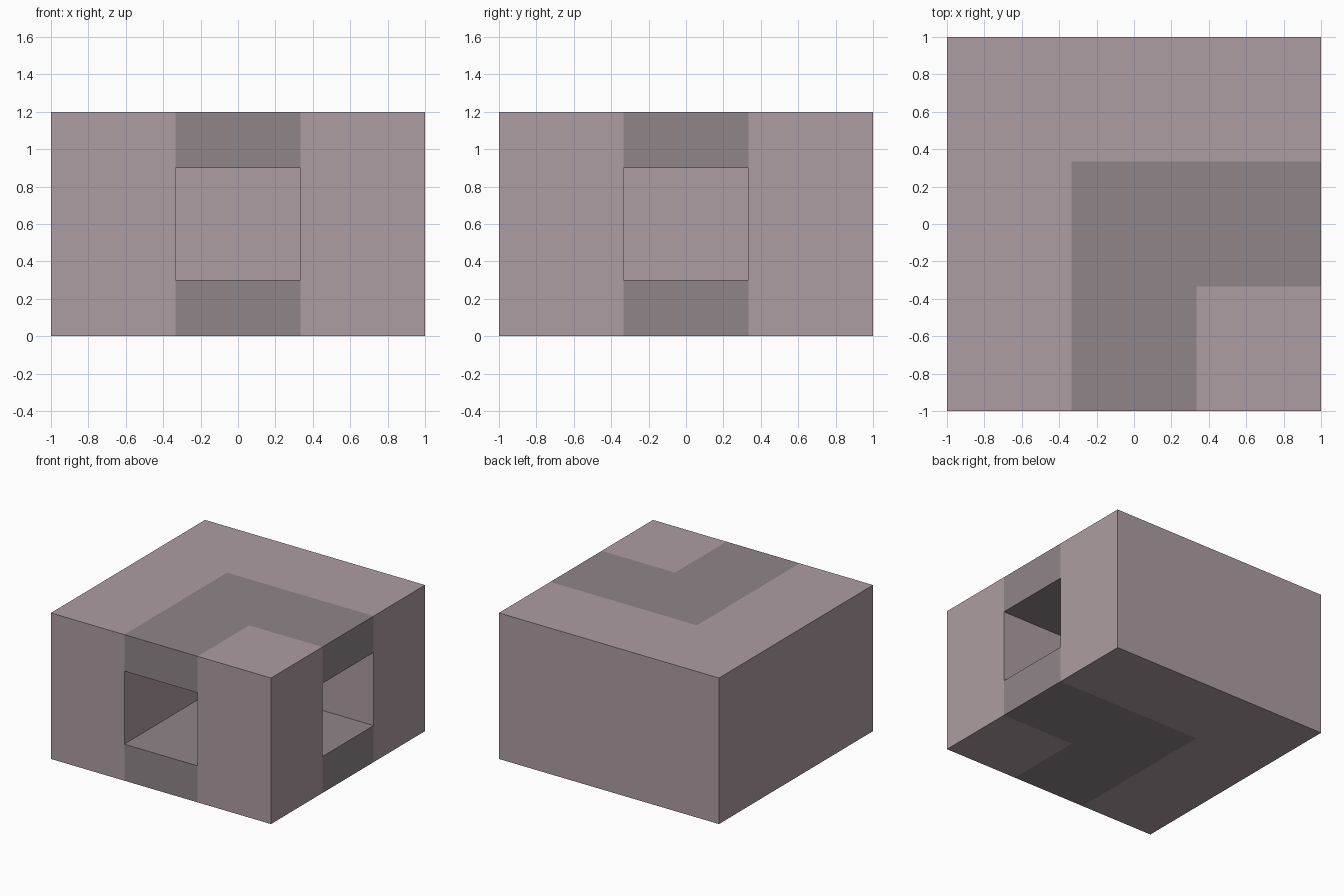
import bpy, bmesh
from itertools import product

if "Cube" in bpy.data.objects:
    bpy.data.objects.remove(bpy.data.objects["Cube"])

# Block is a 3 x 3 x 3 grid of cells; an L-shaped tunnel bends through the middle layer
X = Y = (-1, -1 / 3, 1 / 3, 1)
Z = (0, 0.3, 0.9, 1.2)
PATH = {(1, 0), (1, 1), (2, 1)}


def solid(c):
    return all(0 <= v < 3 for v in c) and not (c[:2] in PATH and c[2] == 1)


def material(name, color):
    m = bpy.data.materials.new(name)
    m.diffuse_color = (*color, 1)
    m.use_nodes = True
    m.node_tree.nodes["Principled BSDF"].inputs["Base Color"].default_value = m.diffuse_color
    return m


bm = bmesh.new()
verts = {}


def corner(i):
    if i not in verts:
        verts[i] = bm.verts.new((X[i[0]], Y[i[1]], Z[i[2]]))
    return verts[i]


# Exposed faces only: dark floor and roof over the tunnel path, light walls
for cell in product(range(3), repeat=3):
    if not solid(cell):
        continue
    for axis, side in product(range(3), (0, 1)):
        neighbour = list(cell)
        neighbour[axis] += 2 * side - 1
        if solid(tuple(neighbour)):
            continue
        u, v = (axis + 1) % 3, (axis + 2) % 3
        loop = []
        for du, dv in ((0, 0), (1, 0), (1, 1), (0, 1)):
            p = list(cell)
            p[axis] += side
            p[u] += du
            p[v] += dv
            loop.append(corner(tuple(p)))
        face = bm.faces.new(loop if side else loop[::-1])
        face.material_index = int(cell[:2] in PATH)

mesh = bpy.data.meshes.new("corner_tunnel_block")
bm.to_mesh(mesh)
bm.free()
mesh.materials.append(material("light_wall", (0.42, 0.34, 0.36)))
mesh.materials.append(material("dark_path", (0.28, 0.235, 0.25)))
block = bpy.data.objects.new("corner_tunnel_block", mesh)
bpy.context.collection.objects.link(block)
